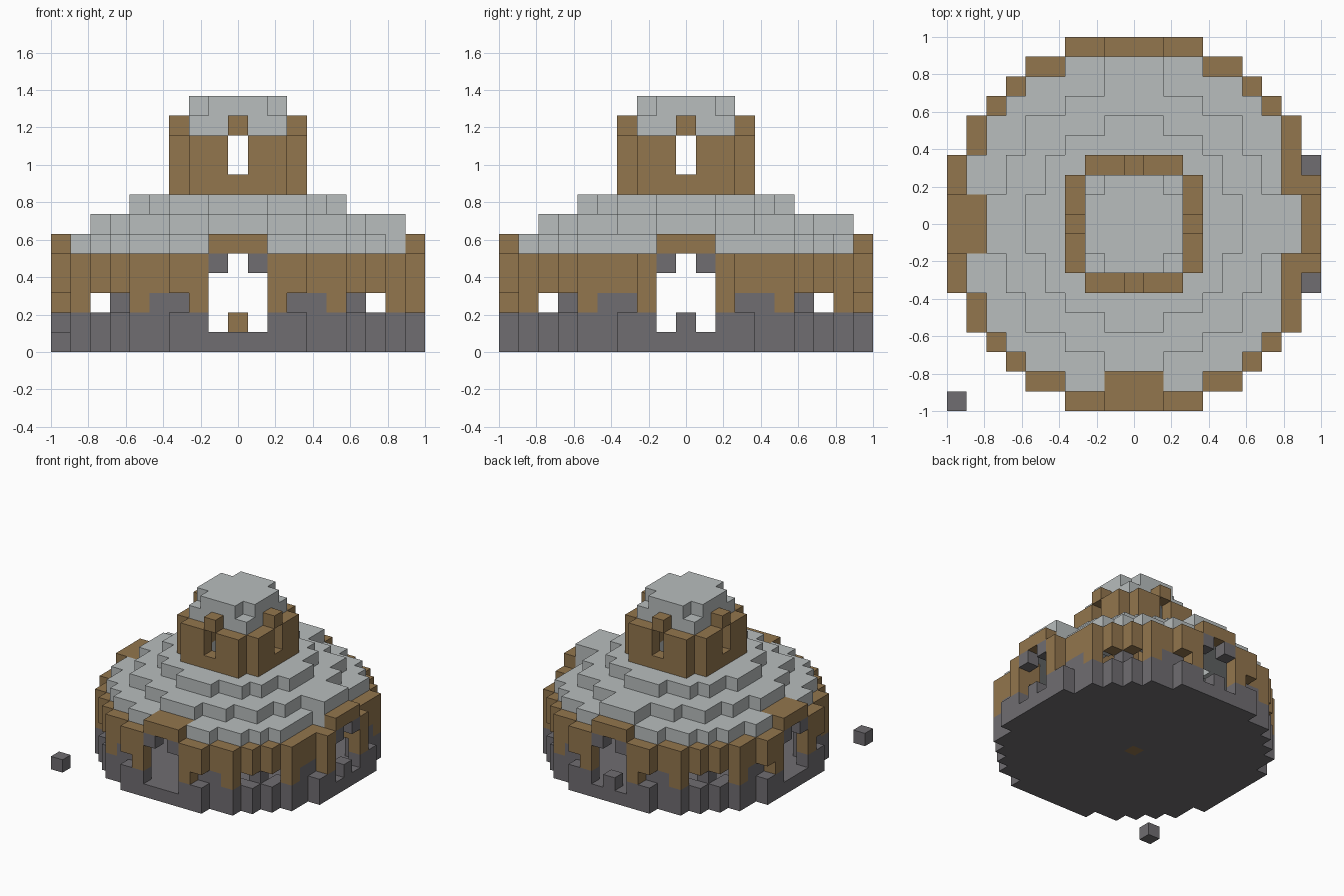
import bpy
import bmesh
from mathutils import Vector

if "Cube" in bpy.data.objects:
    bpy.data.objects.remove(bpy.data.objects["Cube"], do_unlink=True)

U = 2 / 19  # edge of one block


def material(name, color):
    mat = bpy.data.materials.new(name)
    mat.use_nodes = True
    mat.diffuse_color = (*color, 1)
    mat.node_tree.nodes["Principled BSDF"].inputs["Base Color"].default_value = (*color, 1)
    return mat


timber = material("brown timber", (0.29, 0.18, 0.075))
stone = material("dark grey stone", (0.16, 0.153, 0.165))
slate = material("light grey slate", (0.48, 0.51, 0.51))


def plan(widths):
    """Round footprint: half width of each row, outward from the middle row."""
    return {(x, s * y) for y, w in enumerate(widths) for s in (-1, 1)
            for x in range(-w, w + 1)}


def inside(cells, diagonal=False):
    """Footprint without its outermost ring."""
    steps = [(i, j) for i in (-1, 0, 1) for j in (-1, 0, 1) if diagonal or i * j == 0]
    return {(x, y) for x, y in cells if all((x + i, y + j) in cells for i, j in steps)}


def around(*cells):
    """Repeat cells in all eight mirrored positions."""
    return {p for a, b in cells for s in (-1, 1) for t in (-1, 1)
            for p in ((s * a, t * b), (t * b, s * a))}


def stack(cells, *layers):
    return {(x, y, z) for x, y in cells for z in layers}


# Footprints
outer = plan([9, 9, 9, 9, 8, 8, 7, 6, 5, 3])
inner = inside(outer)
ring = outer - inner
doors = around((9, 0), (9, 1), (8, 0), (8, 1))
middle = plan([7, 7, 6, 6, 5, 5, 3, 1])
dormers = {(x, y) for i in (-1, 0, 1) for x, y in ((8, i), (i, 8))}
upper = plan([5, 5, 4, 4, 3, 1])
tower = plan([3, 3, 3, 2])
square = plan([2, 2, 2])
slits = around((3, 0))
recess = {(9, 3), (9, -3)}                       # set-back windows beside one door
recess_wall = {(8, s * y) for s in (-1, 1) for y in (2, 3)}
windows = around((3, 9), (4, 8), (6, 7))
portal = around((9, 0), (9, 1))
porches = {p for i in (-1, 0, 1) for p in ((i, -8), (-8, i))}

parts = {}

# Stone base, sills and door stones
parts["floor"] = (stone, stack(outer - {(0, 0)}, 0))
parts["base_wall"] = (stone, stack(outer - inside(outer, True) - doors, 1))
parts["window_sills"] = (stone, stack(around((3, 8), (4, 8), (6, 6)), 2))
parts["door_corbels"] = (stone, stack(around((9, 1)), 4))
parts["door_posts"] = (stone, stack({(9, 0), (0, 9)}, 1))
parts["loose_block"] = (stone, {(-9, -9, 0)})

# Timber walls, lintels and centre post
parts["centre_post"] = (timber, stack({(0, 0)}, 0, 1))
parts["wall_posts"] = (timber, stack(ring - doors - windows, 2))
parts["upper_wall"] = (timber, stack((ring - doors - recess) | recess_wall, 3, 4))
parts["door_head"] = (timber, stack(portal | porches, 5))

# Stepped slate roof
parts["lower_roof"] = (slate, stack(
    inner - inside(middle, True) - recess_wall - porches, 5))
parts["middle_roof"] = (slate, stack((middle | dormers) - inside(upper, True), 6))
parts["upper_roof"] = (slate, stack(upper - square, 7))

# Lantern tower
tower_wall = tower - square
parts["tower_wall"] = (timber, stack(tower_wall, 8) | stack(tower_wall - slits, 9, 10))
parts["tower_lintels"] = (timber, stack(slits, 11))
parts["tower_roof"] = (slate, stack(square, 11) | stack(plan([2, 2, 1]), 12))

solid = set().union(*(cells for _, cells in parts.values()))


def build(name, mat, cells):
    """Skin a set of blocks, leaving out faces pressed against other blocks."""
    bm = bmesh.new()
    for cell in sorted(cells):
        centre = Vector(cell) * U + Vector((0, 0, U / 2))
        for axis in range(3):
            for sign in (-1, 1):
                near = list(cell)
                near[axis] += sign
                if tuple(near) in solid:
                    continue
                n, a, b = (Vector() for _ in range(3))
                n[axis] = sign * U / 2
                a[(axis + 1) % 3] = U / 2
                b[(axis + 2) % 3] = sign * U / 2
                corners = (n - a - b, n + a - b, n + a + b, n - a + b)
                bm.faces.new([bm.verts.new(centre + c) for c in corners])
    bmesh.ops.remove_doubles(bm, verts=bm.verts, dist=U / 100)
    mesh = bpy.data.meshes.new(name)
    bm.to_mesh(mesh)
    bm.free()
    mesh.materials.append(mat)
    bpy.context.collection.objects.link(bpy.data.objects.new(name, mesh))


for part, (mat, cells) in parts.items():
    build(part, mat, cells)
